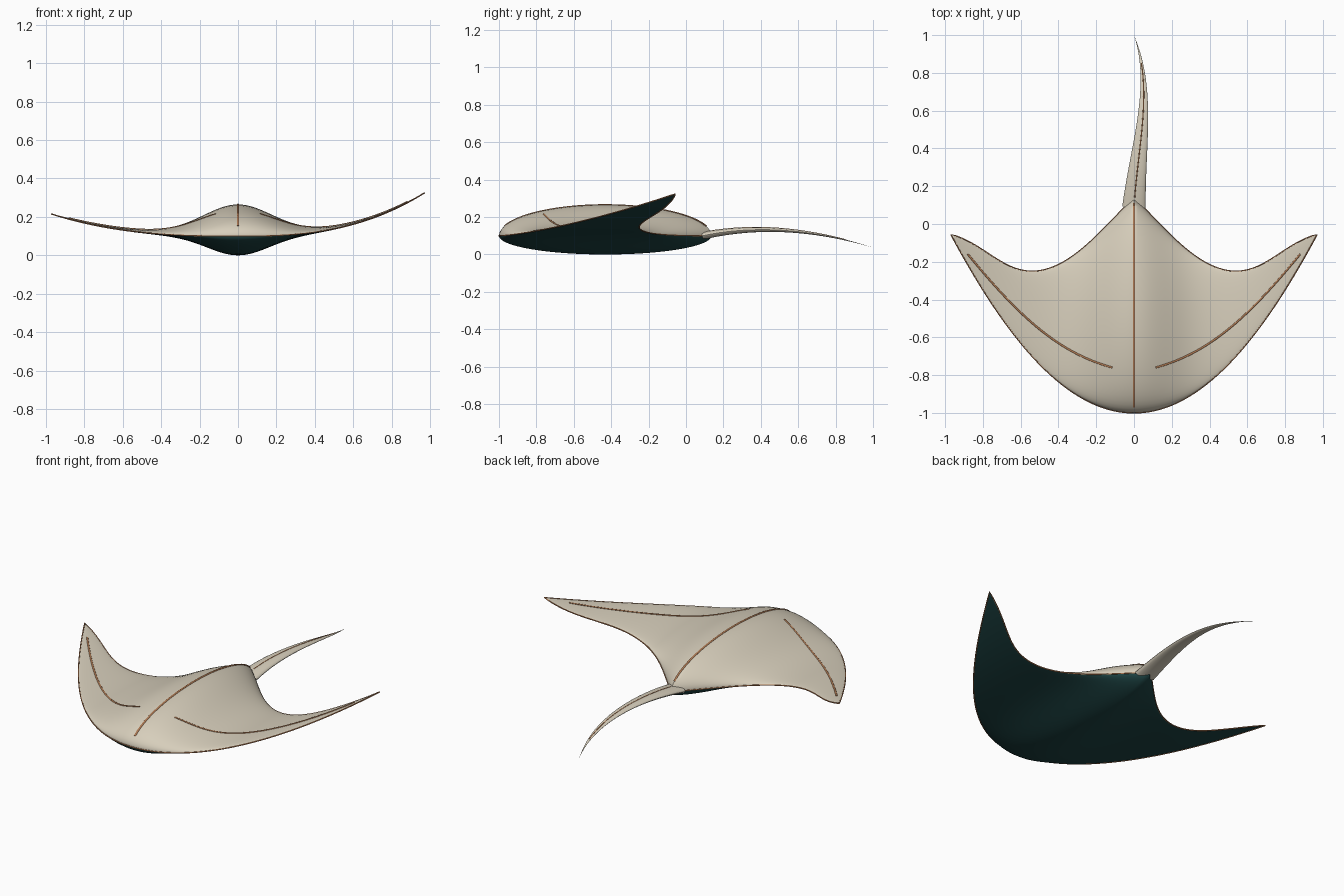
import bpy, bmesh, math
from mathutils import Vector

if "Cube" in bpy.data.objects:
    bpy.data.objects.remove(bpy.data.objects["Cube"])

SPAN = 0.97


def material(name, rgb):
    m = bpy.data.materials.new(name)
    m.diffuse_color = (*rgb, 1)
    m.use_nodes = True
    m.node_tree.nodes["Principled BSDF"].inputs["Base Color"].default_value = m.diffuse_color
    return m


CREAM = material("cream", (0.68, 0.62, 0.50))
TEAL = material("dark teal", (0.012, 0.055, 0.055))
COPPER = material("copper", (0.42, 0.19, 0.085))


def bezier(p, t):
    w = ((1 - t) ** 3, 3 * t * (1 - t) ** 2, 3 * t * t * (1 - t), t ** 3)
    return [sum(a * q[i] for a, q in zip(w, p)) for i in range(len(p[0]))]


def y_at(p, x):
    """Height of a planar bezier at a given x, by bisection."""
    lo, hi = 0.0, 1.0
    for _ in range(40):
        mid = (lo + hi) / 2
        if bezier(p, mid)[0] < x:
            lo = mid
        else:
            hi = mid
    return bezier(p, lo)[1]


# Outline: leading edge and the scalloped trailing edge
LEAD = [(0, -1), (0.4, -1), (0.73, -0.5), (SPAN, -0.055)]
TRAIL_IN = [(0, 0.137), (0.15, 0.0), (0.33, -0.25), (0.54, -0.25)]
TRAIL_OUT = [(0.54, -0.25), (0.70, -0.25), (0.80, -0.10), (SPAN, -0.055)]


def lead(s):
    return y_at(LEAD, s)


def trail(s):
    return y_at(TRAIL_IN if s < 0.54 else TRAIL_OUT, s)


def rim_z(x):
    """Wings sweep up, the right one higher than the left."""
    return 0.1 + (0.225 if x > 0 else 0.115) * (abs(x) / SPAN) ** 2.7


def thickness(s, top):
    thin = math.sqrt(max(0, 1 - s / SPAN))
    if top:
        return 0.147 * math.exp(-(s / 0.26) ** 2) + 0.018 * thin
    return 0.095 * math.exp(-(s / 0.22) ** 2) + 0.005 * thin


def top_point(x, y):
    s = abs(x)
    a, b = lead(s), trail(s)
    v = (2 * y - a - b) / (b - a)
    return Vector((x, y, rim_z(x) + thickness(s, True) * math.sqrt(max(0, 1 - v * v))))


def finish(name, bm, mats, angle):
    bmesh.ops.remove_doubles(bm, verts=bm.verts, dist=1e-5)
    bmesh.ops.recalc_face_normals(bm, faces=bm.faces)
    me = bpy.data.meshes.new(name)
    bm.to_mesh(me)
    bm.free()
    ob = bpy.data.objects.new(name, me)
    for m in mats:
        me.materials.append(m)
    bpy.context.collection.objects.link(ob)
    bpy.ops.object.select_all(action='DESELECT')
    ob.select_set(True)
    bpy.context.view_layer.objects.active = ob
    bpy.ops.object.shade_smooth_by_angle(angle=math.radians(angle))
    return ob


def sweep(name, path, sizes, mat, sides=8, closed=False):
    """Elliptical tube; sizes holds half width and half height per point."""
    bm = bmesh.new()
    n = len(path)
    rings = []
    for i, p in enumerate(path):
        if closed:
            d = path[(i + 1) % n] - path[i - 1]
        else:
            d = path[min(i + 1, n - 1)] - path[max(i - 1, 0)]
        side = d.cross(Vector((0, 0, 1))).normalized()
        up = side.cross(d).normalized()
        w, h = sizes[i]
        angles = [2 * math.pi * k / sides for k in range(sides)]
        rings.append([bm.verts.new(p + side * w * math.cos(a) + up * h * math.sin(a))
                      for a in angles])
    for i in range(n if closed else n - 1):
        r, q = rings[i], rings[(i + 1) % n]
        for k in range(sides):
            j = (k + 1) % sides
            bm.faces.new((r[k], r[j], q[j], q[k]))
    if not closed:
        bm.faces.new(rings[0])
        bm.faces.new(rings[-1])
    return finish(name, bm, [mat], 50)


# Body and wings: cream upper skin, teal lower skin
NX, NY = 96, 32
bm = bmesh.new()
for top in (True, False):
    grid = []
    for i in range(NX + 1):
        x = SPAN * (2 * i / NX - 1)
        s = abs(x)
        a, b = lead(s), trail(s)
        row = []
        for j in range(NY + 1):
            t = math.pi * j / NY
            y = (a + b) / 2 - (b - a) / 2 * math.cos(t)
            dz = thickness(s, top) * math.sin(t) * (1 if top else -1)
            row.append(bm.verts.new((x, y, rim_z(x) + dz)))
        grid.append(row)
    for i in range(NX):
        for j in range(NY):
            f = bm.faces.new((grid[i][j], grid[i + 1][j], grid[i + 1][j + 1], grid[i][j + 1]))
            f.material_index = 0 if top else 1
bmesh.ops.dissolve_degenerate(bm, edges=bm.edges, dist=1e-6)
finish("body", bm, [CREAM, TEAL], 60)

# Copper piping around the rim
xs = [SPAN * (2 * i / NX - 1) for i in range(NX + 1)]
rim = [Vector((x, lead(abs(x)), rim_z(x))) for x in xs]
rim += [Vector((x, trail(abs(x)), rim_z(x))) for x in xs[-2:0:-1]]
sweep("rim_piping", rim, [(0.0035, 0.0035)] * len(rim), COPPER, 6, True)

# Spine seam along the middle of the back
spine = [top_point(0, -0.43 - 0.54 * math.cos(math.pi * i / 40)) for i in range(41)]
sweep("spine_seam", spine, [(0.006, 0.004)] * len(spine), COPPER)

# Curved seam on each wing
SEAM = [(0.115, -0.76), (0.40, -0.68), (0.60, -0.50), (0.88, -0.16)]
for label, sign in (("left", -1), ("right", 1)):
    pts = [bezier(SEAM, i / 48) for i in range(49)]
    path = [top_point(sign * x, y) for x, y in pts]
    sweep(label + "_wing_seam", path, [(0.005, 0.004)] * len(path), COPPER)

# Tail: curved taper, with a thin seam on top
TAIL = [(0, 0.09, 0.10), (0.02, 0.42, 0.168), (0.105, 0.72, 0.122), (0, 1.0, 0.037)]
tail, sizes, ridge = [], [], []
for i in range(41):
    t = i / 40
    p = Vector(bezier(TAIL, t))
    k = max(0.01, (1 - t) ** 1.15)
    tail.append(p)
    sizes.append((0.062 * k, 0.02 * k))
    ridge.append(p + Vector((0, 0, 0.02 * k)))
sweep("tail", tail, sizes, CREAM, 20)
sweep("tail_seam", ridge[2:34], [(0.003, 0.002)] * 32, COPPER, 6)
